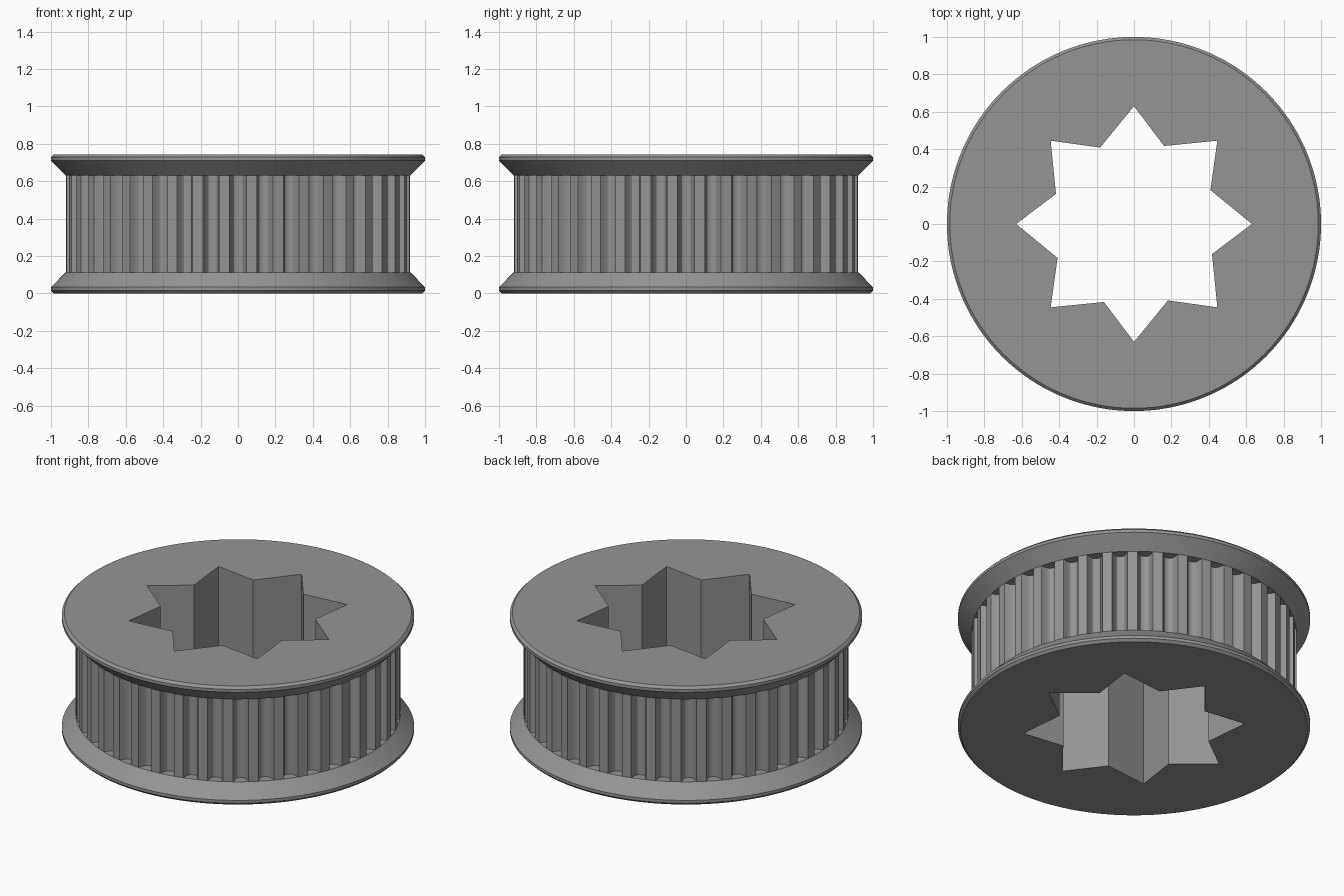
import bpy, bmesh, math

if "Cube" in bpy.data.objects:
    bpy.data.objects.remove(bpy.data.objects["Cube"])

TEETH = 40
# One tooth pitch: (angle offset in degrees, radius); groove centred on 0
GROOVE = [(-4.5, .922), (-2.75, .922), (-2.4, .908), (-2.1, .888), (-1.4, .872), (-.5, .866),
          (.5, .866), (1.4, .872), (2.1, .888), (2.4, .908), (2.75, .922)]
# Outer profile from bottom to top: (height, radius), None = toothed section
PROFILE = [(0, .985), (.015, 1), (.033, 1), (.113, .922), (.113, None),
           (.63, None), (.63, .922), (.71, 1), (.728, 1), (.743, .985)]
HEIGHT = PROFILE[-1][0]

bm = bmesh.new()


def ring(points, z):
    """Add a closed loop of vertices from (degrees, radius) points."""
    return [bm.verts.new((r * math.cos(math.radians(a)), r * math.sin(math.radians(a)), z))
            for a, r in points]


def skin(lower, upper, flip=False):
    """Join two loops with quads."""
    n = len(lower)
    for i in range(n):
        j = (i + 1) % n
        f = [lower[i], lower[j], upper[j], upper[i]]
        bm.faces.new(f[::-1] if flip else f)


def loop_edges(loop):
    return [bm.edges.get((loop[i - 1], loop[i])) for i in range(len(loop))]


# Flanges and toothed belt track
teeth = [(t * 360 / TEETH + a, r) for t in range(TEETH) for a, r in GROOVE]
rings = [ring([(a, radius or r) for a, r in teeth], z) for z, radius in PROFILE]
for lower, upper in zip(rings, rings[1:]):
    skin(lower, upper)

# Eight-pointed star bore, its inner corners slightly twisted
star = [p for k in range(8) for p in ((45 * k, .63), (45 * k + 23.9, .447))]
star_low, star_high = ring(star, 0), ring(star, HEIGHT)
skin(star_low, star_high, flip=True)

# Flat end faces around the bore
for outer, inner, up in ((rings[0], star_low, -1), (rings[-1], star_high, 1)):
    bmesh.ops.triangle_fill(bm, use_beauty=True, normal=(0, 0, up),
                            edges=loop_edges(outer) + loop_edges(inner))

bmesh.ops.remove_doubles(bm, verts=bm.verts[:], dist=1e-5)
bmesh.ops.recalc_face_normals(bm, faces=bm.faces[:])

mesh = bpy.data.meshes.new("belt_pulley")
bm.to_mesh(mesh)
bm.free()
pulley = bpy.data.objects.new("belt_pulley", mesh)
bpy.context.collection.objects.link(pulley)

# Plain grey finish
grey = bpy.data.materials.new("grey")
grey.diffuse_color = (.3, .3, .3, 1)
grey.use_nodes = True
grey.node_tree.nodes["Principled BSDF"].inputs["Base Color"].default_value = grey.diffuse_color
mesh.materials.append(grey)

bpy.context.view_layer.objects.active = pulley
pulley.select_set(True)
bpy.ops.object.shade_smooth_by_angle(angle=math.radians(30))
